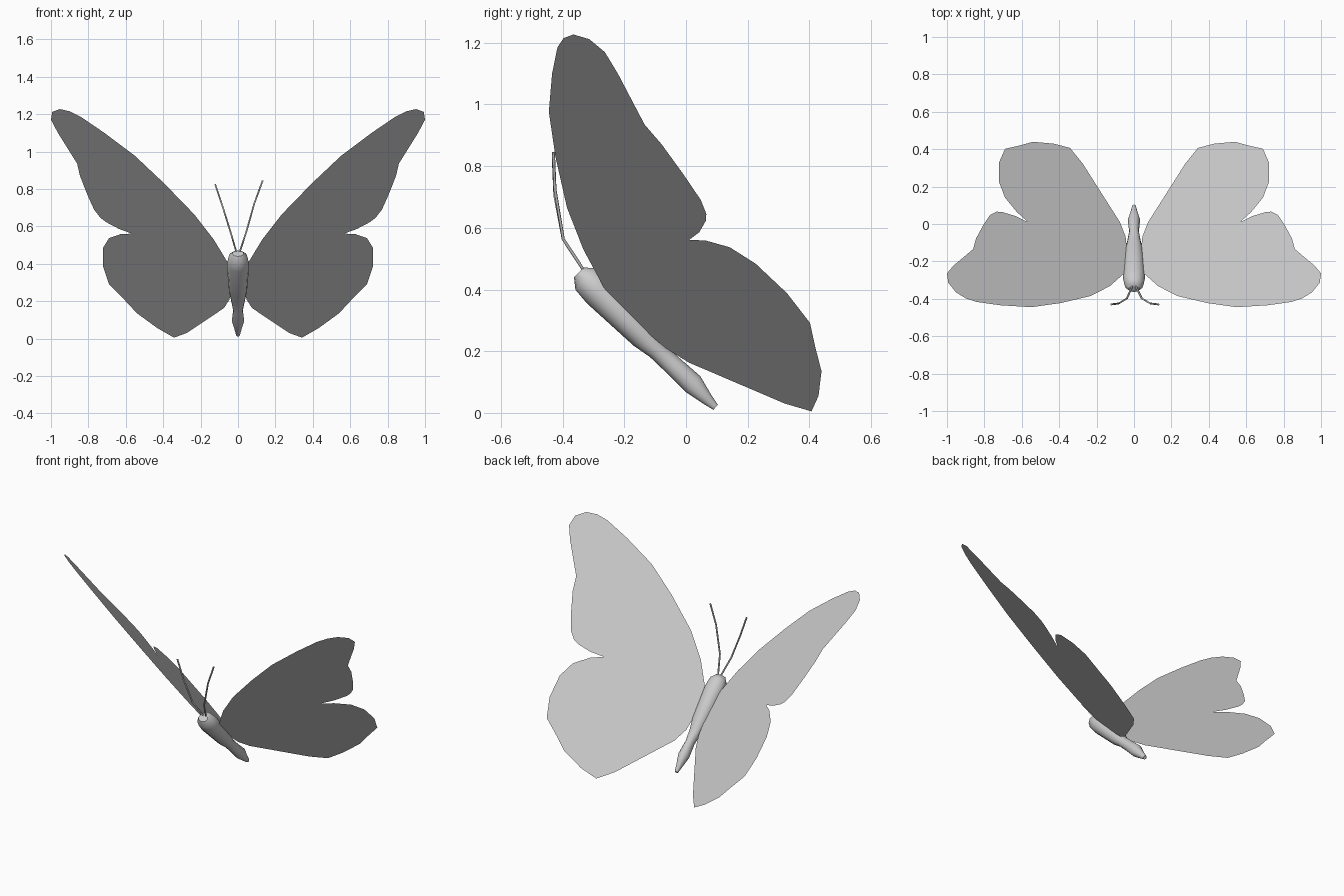
import bpy
import math
from mathutils import Vector

cube = bpy.data.objects.get("Cube")
if cube:
    bpy.data.objects.remove(cube)

# One plain grey for every part
grey = bpy.data.materials.new("plain_grey")
grey.use_nodes = True
colour = (0.6, 0.6, 0.6, 1)
grey.diffuse_color = colour
grey.node_tree.nodes["Principled BSDF"].inputs["Base Color"].default_value = colour


def add_object(name, data):
    data.materials.append(grey)
    obj = bpy.data.objects.new(name, data)
    bpy.context.collection.objects.link(obj)
    return obj


def add_mesh(name, verts, faces):
    mesh = bpy.data.meshes.new(name)
    mesh.from_pydata(verts, [], faces)
    mesh.update()
    return add_object(name, mesh)


# Wing outline as (x, z): leading edge, tip, trailing edge, notch, hind lobe
WING = [
    (.054, .405), (.13, .53), (.235, .665), (.395, .83), (.55, .976), (.715, 1.10),
    (.84, 1.185), (.90, 1.215), (.952, 1.227), (.993, 1.212), (1.0, 1.17),
    (.963, 1.10), (.86, .935), (.845, .87), (.807, .773), (.77, .69),
    (.735, .645), (.706, .623), (.636, .586), (.567, .561), (.626, .559),
    (.69, .537), (.722, .484), (.722, .388), (.69, .292), (.61, .21),
    (.54, .135), (.43, .055), (.342, .005), (.273, .03), (.075, .163),
    (.045, .21), (.035, .29),
]


def wing_depth(x, z):
    # Each wing is a flat sheet tilted up, outward and back
    return (.111 + .811 * x - z) / .942


def add_wing(name, side):
    verts = [(side * x, wing_depth(x, z), z) for x, z in WING]
    order = list(range(len(verts)))
    if side > 0:
        order.reverse()
    add_mesh(name, verts, [order])


add_wing("left_wing", 1)
add_wing("right_wing", -1)

# Body rings along a sloping axis: centre y, centre z, half thickness, half width
RINGS = [
    (-.348, .455, .022, .030), (-.325, .435, .049, .051), (-.285, .395, .054, .060),
    (-.14, .25, .044, .048), (-.095, .203, .031, .037), (-.04, .152, .032, .026),
    (.022, .094, .035, .033), (.067, .046, .020, .018), (.096, .018, .011, .010),
]
SIDES = 12
across = Vector((0, .69, .72))
verts, faces = [], []
for y, z, thick, width in RINGS:
    for i in range(SIDES):
        a = math.tau * i / SIDES
        verts.append(Vector((width * math.cos(a), y, z)) + across * thick * math.sin(a))
for r in range(len(RINGS) - 1):
    for i in range(SIDES):
        j = (i + 1) % SIDES
        a, b = r * SIDES, (r + 1) * SIDES
        faces.append((a + i, a + j, b + j, b + i))
faces.append(list(reversed(range(SIDES))))
faces.append(list(range(len(verts) - SIDES, len(verts))))
body = add_mesh("body", verts, faces)
bpy.context.view_layer.objects.active = body
body.select_set(True)
bpy.ops.object.shade_smooth_by_angle(angle=math.radians(50))
body.select_set(False)


# Antennae: thin bent rods rising from the head
def add_antenna(name, points):
    curve = bpy.data.curves.new(name, "CURVE")
    curve.dimensions = "3D"
    curve.bevel_depth = .005
    curve.bevel_resolution = 1
    curve.use_fill_caps = True
    spline = curve.splines.new("POLY")
    spline.points.add(len(points) - 1)
    for p, co in zip(spline.points, points):
        p.co = (*co, 1)
    add_object(name, curve)


add_antenna("left_antenna", [(.008, -.33, .46), (.042, -.398, .563),
                             (.088, -.425, .725), (.132, -.43, .845)])
add_antenna("right_antenna", [(-.008, -.33, .46), (-.038, -.398, .563),
                              (-.082, -.425, .705), (-.122, -.43, .825)])
